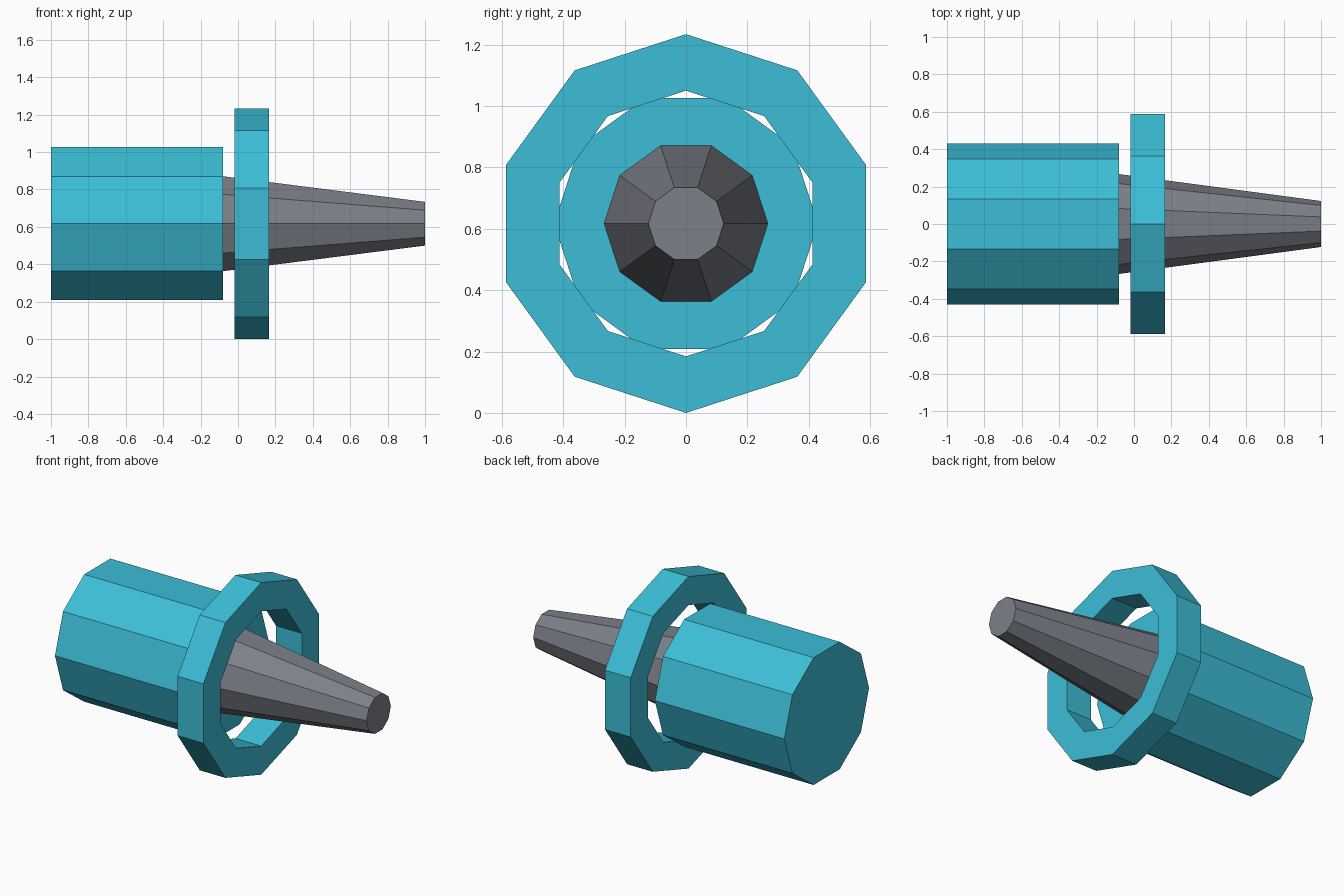
import bpy, bmesh, math

if "Cube" in bpy.data.objects:
    bpy.data.objects.remove(bpy.data.objects["Cube"])

SIDES = 10
AXIS_Z = 0.617


def srgb(r, g, b):
    lin = lambda c: c / 12.92 if c <= 0.04045 else ((c + 0.055) / 1.055) ** 2.4
    return [lin(c / 255) for c in (r, g, b)] + [1.0]


def material(name, rgb):
    m = bpy.data.materials.new(name)
    m.diffuse_color = srgb(*rgb)
    m.use_nodes = True
    m.node_tree.nodes["Principled BSDF"].inputs["Base Color"].default_value = m.diffuse_color
    return m


def lathe_x(name, profile, mat, offset, ring=False):
    """Sweep (x, radius) points round the x axis; cap the ends, or close the loop for a ring."""
    bm = bmesh.new()
    loops = []
    for x, r in profile:
        angles = [2 * math.pi * (i / SIDES) + offset for i in range(SIDES)]
        loops.append([bm.verts.new((x, r * math.cos(a), AXIS_Z + r * math.sin(a))) for a in angles])
    pairs = list(zip(loops, loops[1:]))
    if ring:
        pairs.append((loops[-1], loops[0]))
    else:
        bm.faces.new(loops[0])
        bm.faces.new(loops[-1])
    for a, b in pairs:
        for i in range(SIDES):
            j = (i + 1) % SIDES
            bm.faces.new((a[i], a[j], b[j], b[i]))
    bmesh.ops.recalc_face_normals(bm, faces=bm.faces)
    mesh = bpy.data.meshes.new(name)
    bm.to_mesh(mesh)
    bm.free()
    mesh.materials.append(mat)
    ob = bpy.data.objects.new(name, mesh)
    bpy.context.collection.objects.link(ob)
    return ob


teal = material("teal", (60, 190, 215))
grey = material("grey", (124, 128, 136))

# Closed body with a flat on top
lathe_x("body", [(-1.0, 0.43), (-0.08, 0.43)], teal, 0)

# Tapered nozzle growing out of the body's front
lathe_x("nozzle", [(-0.08, 0.267), (1.0, 0.123)], grey, 0)

# Floating ring with a corner on top
lathe_x("ring", [(-0.018, 0.617), (0.165, 0.617), (0.165, 0.433), (-0.018, 0.433)],
        teal, math.pi / 2, ring=True)
